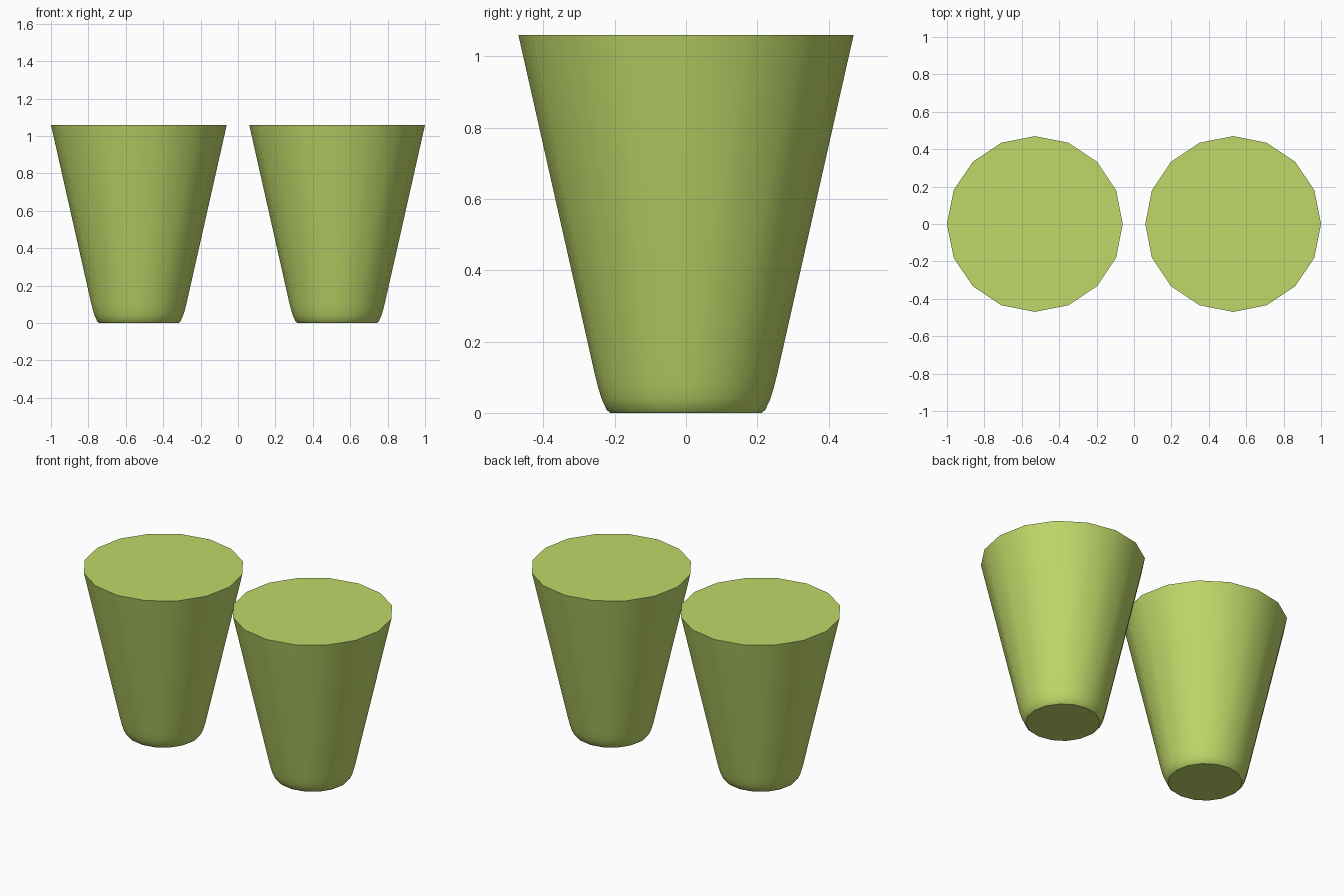
import bpy, bmesh
from math import cos, sin, pi, radians

if "Cube" in bpy.data.objects:
    bpy.data.objects.remove(bpy.data.objects["Cube"])

SIDES = 16
# radius, height from the base to the rim
PROFILE = [(0.212, 0.0), (0.222, 0.008), (0.236, 0.038), (0.246, 0.07),
           (0.256, 0.11), (0.47, 1.06)]

mat = bpy.data.materials.new("green")
mat.diffuse_color = (0.52, 0.68, 0.14, 1)
mat.use_nodes = True
mat.node_tree.nodes["Principled BSDF"].inputs["Base Color"].default_value = mat.diffuse_color


def tapered_cup(name, x):
    bm = bmesh.new()
    rings = [[bm.verts.new((r * cos(2 * pi * i / SIDES), r * sin(2 * pi * i / SIDES), z))
              for i in range(SIDES)] for r, z in PROFILE]
    # wall
    for low, high in zip(rings, rings[1:]):
        for i in range(SIDES):
            j = (i + 1) % SIDES
            bm.faces.new((low[i], low[j], high[j], high[i]))
    # flat base and flat top
    bm.faces.new(rings[0][::-1])
    bm.faces.new(rings[-1])
    mesh = bpy.data.meshes.new(name)
    bm.to_mesh(mesh)
    bm.free()
    mesh.materials.append(mat)
    obj = bpy.data.objects.new(name, mesh)
    obj.location.x = x
    bpy.context.collection.objects.link(obj)
    bpy.ops.object.select_all(action='DESELECT')
    obj.select_set(True)
    bpy.context.view_layer.objects.active = obj
    bpy.ops.object.shade_smooth_by_angle(angle=radians(35))


# matching pair
tapered_cup("left_cup", -0.53)
tapered_cup("right_cup", 0.53)
